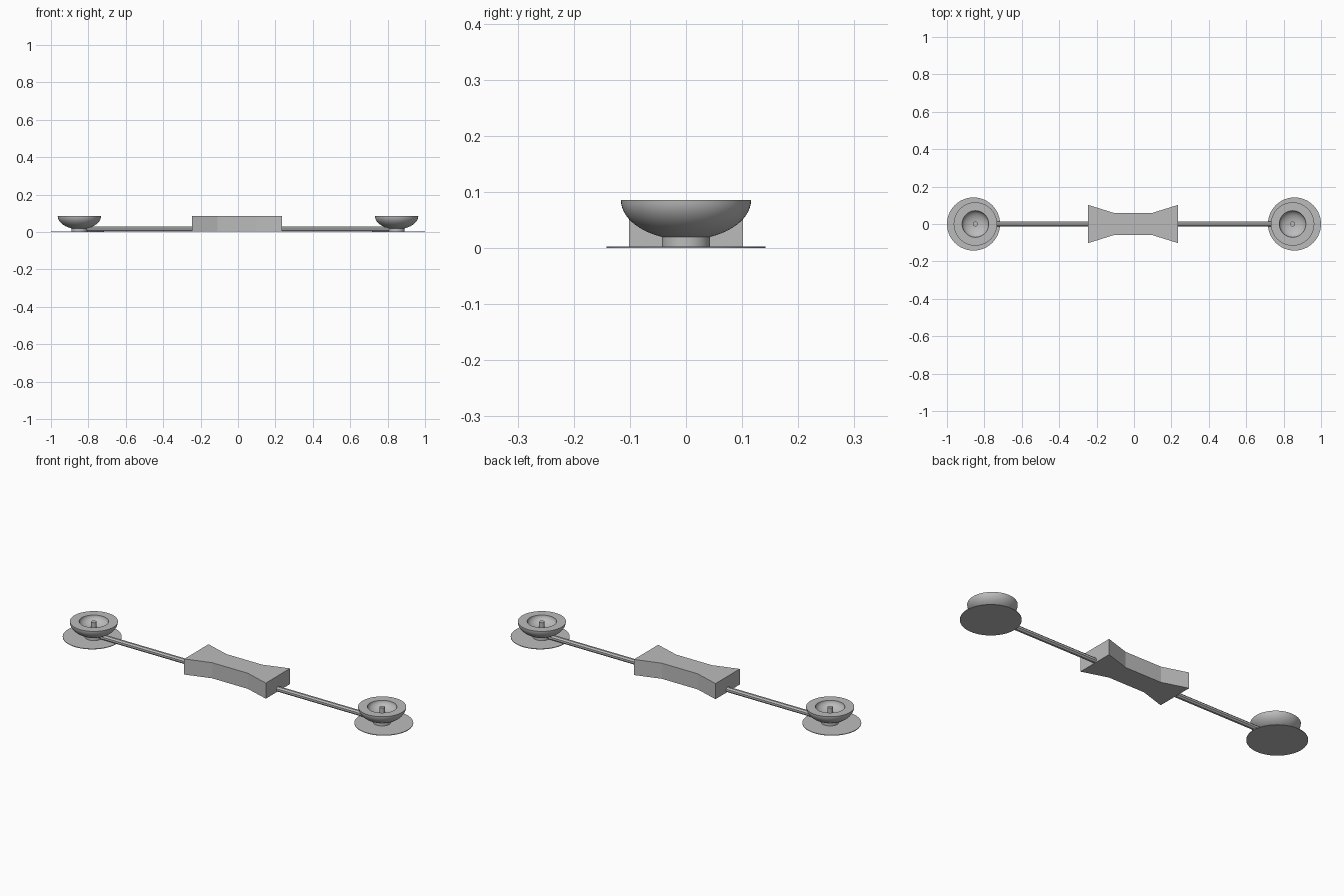
import bpy, bmesh, math

if "Cube" in bpy.data.objects:
    bpy.data.objects.remove(bpy.data.objects["Cube"], do_unlink=True)

grey = bpy.data.materials.new("plain grey")
grey.use_nodes = True
grey.diffuse_color = (0.5, 0.5, 0.5, 1)
grey.node_tree.nodes["Principled BSDF"].inputs["Base Color"].default_value = (0.5, 0.5, 0.5, 1)


def finish(name, bm, location=(0, 0, 0), smooth=True):
    bmesh.ops.recalc_face_normals(bm, faces=bm.faces)
    mesh = bpy.data.meshes.new(name)
    bm.to_mesh(mesh)
    bm.free()
    mesh.materials.append(grey)
    obj = bpy.data.objects.new(name, mesh)
    bpy.context.collection.objects.link(obj)
    obj.location = location
    if smooth:
        bpy.ops.object.select_all(action="DESELECT")
        obj.select_set(True)
        bpy.context.view_layer.objects.active = obj
        bpy.ops.object.shade_smooth_by_angle(angle=math.radians(35))
    return obj


def lathe(name, profile, location, steps=64):
    """Spin an (r, z) profile round the vertical axis."""
    bm = bmesh.new()
    verts = [bm.verts.new((r, 0, z)) for r, z in profile]
    edges = [bm.edges.new(pair) for pair in zip(verts, verts[1:])]
    bmesh.ops.spin(bm, geom=verts + edges, cent=(0, 0, 0), axis=(0, 0, 1),
                   angle=math.tau, steps=steps)
    bmesh.ops.remove_doubles(bm, verts=bm.verts, dist=1e-5)
    finish(name, bm, location)


def prism(name, outline, axis, depth, location=(0, 0, 0), smooth=False):
    """Extrude a closed outline of 3D points along an axis."""
    bm = bmesh.new()
    face = bm.faces.new([bm.verts.new(p) for p in outline])
    new = bmesh.ops.extrude_face_region(bm, geom=[face])["geom"]
    moved = [v for v in new if isinstance(v, bmesh.types.BMVert)]
    bmesh.ops.translate(bm, verts=moved, vec=[a * depth for a in axis])
    finish(name, bm, location, smooth)


def arc(radius, depth, r_end, top, count=16):
    """Elliptical bowl curve from the rim down to radius r_end."""
    last = math.acos(r_end / radius)
    return [(radius * math.cos(last * i / count),
             top - depth * math.sin(last * i / count)) for i in range(count + 1)]


RIM = 0.086

# Waisted centre block
quarter = [(0.24, 0.102), (0.105, 0.06)]
half = quarter + [(-x, y) for x, y in reversed(quarter)]
outline = half + [(x, -y) for x, y in reversed(half)]
prism("centre_block", [(x - 0.005, y, 0.003) for x, y in outline],
      (0, 0, 1), RIM - 0.003)

# Thin rod joining the two ends
ring = [(-0.85, 0.0135 * math.cos(a), 0.0165 + 0.0135 * math.sin(a))
        for a in (math.tau * (i + 0.5) / 8 for i in range(8))]
prism("connecting_rod", ring, (1, 0, 0), 1.7)

# Foot disc, stem, bowl and peg at each end
for side, sign in (("left", 1), ("right", -1)):
    foot = (sign * 0.858, 0, 0)
    cup = (sign * 0.848, 0, 0)
    lathe(side + "_foot_disc",
          [(0, 0), (0.142, 0), (0.142, 0.003), (0, 0.003)], foot)
    lathe(side + "_stem", [(0, 0.002), (0.043, 0.002), (0.043, 0.025), (0, 0.025)], cup)
    outside = arc(0.116, 0.071, 0, RIM)
    inside = arc(0.071, 0.04, 0, RIM)
    lathe(side + "_bowl", outside[::-1] + inside, cup)
    lathe(side + "_peg", [(0, 0.04), (0.013, 0.04), (0.013, RIM - 0.002), (0, RIM - 0.002)],
          cup, 24)
